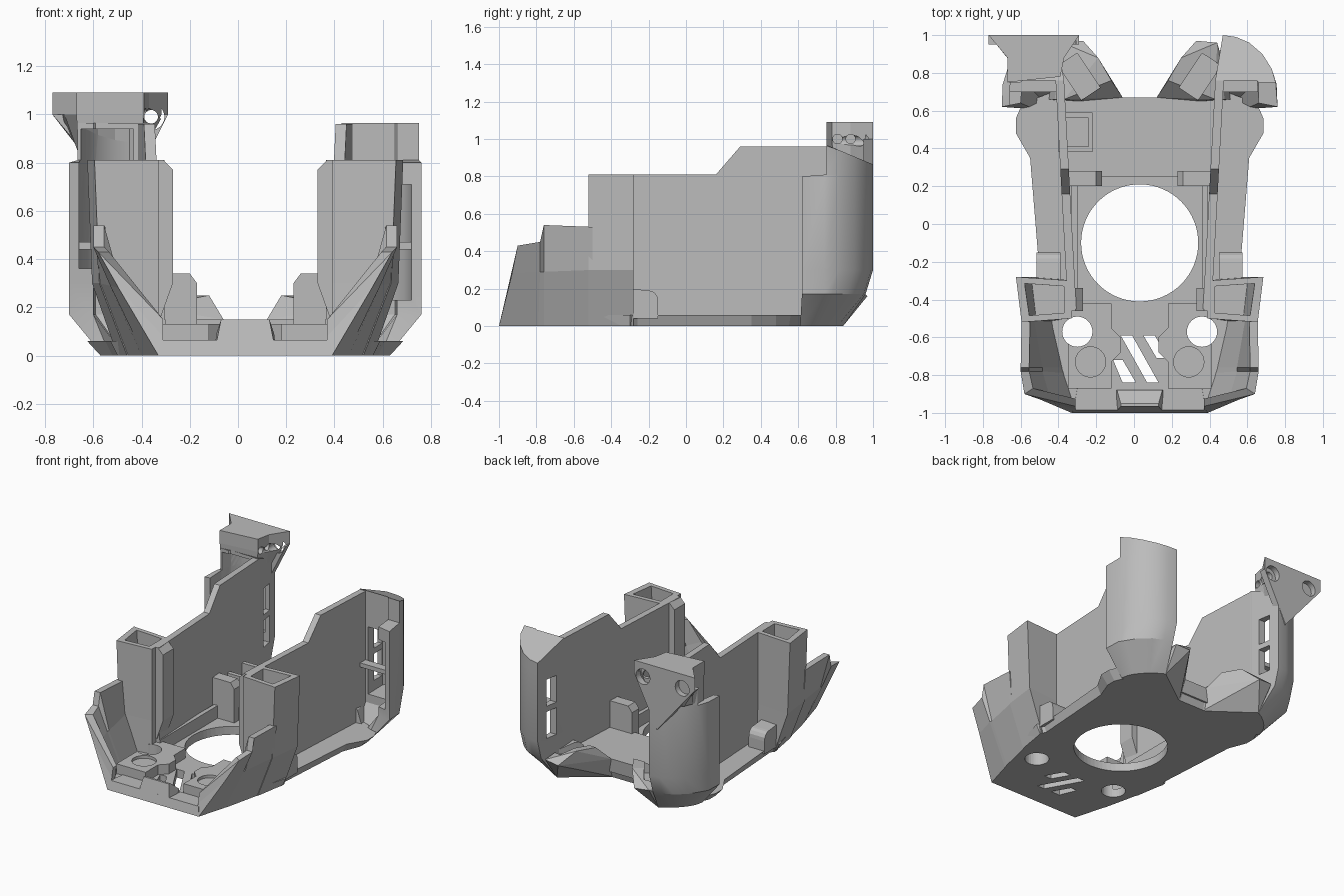
import bpy, bmesh, math
from mathutils import Matrix, Vector

cube = bpy.data.objects.get("Cube")
if cube:
    bpy.data.objects.remove(cube, do_unlink=True)

C = 0.03  # symmetry plane of the housing
grey = bpy.data.materials.new("plain grey")
grey.use_nodes = True
grey.diffuse_color = (0.5, 0.5, 0.5, 1)
grey.node_tree.nodes["Principled BSDF"].inputs["Base Color"].default_value = (0.5, 0.5, 0.5, 1)


def finish(name, bm):
    bmesh.ops.recalc_face_normals(bm, faces=bm.faces)
    me = bpy.data.meshes.new(name)
    bm.to_mesh(me)
    bm.free()
    me.materials.append(grey)
    ob = bpy.data.objects.new(name, me)
    bpy.context.collection.objects.link(ob)
    return ob


def loft(name, rings):
    """Closed solid through rings that all have the same point count."""
    bm = bmesh.new()
    vs = [[bm.verts.new(p) for p in r] for r in rings]
    n = len(vs[0])
    for a, b in zip(vs, vs[1:]):
        for i in range(n):
            j = (i + 1) % n
            bm.faces.new((a[i], a[j], b[j], b[i]))
    bm.faces.new(vs[0])
    bm.faces.new(vs[-1][::-1])
    return finish(name, bm)


def hull(name, pts):
    bm = bmesh.new()
    for p in pts:
        bm.verts.new(p)
    res = bmesh.ops.convex_hull(bm, input=bm.verts)
    bmesh.ops.delete(bm, geom=[v for v in res["geom_interior"] if isinstance(v, bmesh.types.BMVert)], context="VERTS")
    return finish(name, bm)


def box(name, x, y, z):
    return hull(name, [(a, b, c) for a in x for b in y for c in z])


def rod(name, at, r, length, axis="Z", n=32):
    bm = bmesh.new()
    bmesh.ops.create_cone(bm, cap_ends=True, segments=n, radius1=r, radius2=r, depth=length)
    rot = Vector((0, 0, 1)).rotation_difference(Vector([axis == a for a in "XYZ"]))
    bm.transform(Matrix.Translation(at) @ rot.to_matrix().to_4x4())
    return finish(name, bm)


def cut(ob, cutters):
    for c in cutters:
        m = ob.modifiers.new("cut", "BOOLEAN")
        m.operation, m.solver, m.object = "DIFFERENCE", "EXACT", c
    bpy.context.view_layer.update()
    ev = ob.evaluated_get(bpy.context.evaluated_depsgraph_get())
    me = bpy.data.meshes.new_from_object(ev)
    ob.modifiers.clear()
    ob.data = me
    for c in cutters:
        bpy.data.objects.remove(c, do_unlink=True)


def at(s, pts, z=None):
    """Half-width points to model space on side s."""
    return [(C + s * p[0], p[1], p[2] if z is None else z) for p in pts]


def both(half, z):
    return at(1, half, z) + at(-1, half[::-1], z)


def ubox(name, s, u, y, z):
    return box(name, [C + s * a for a in u], y, z)


def floor_cutters():
    cs = []
    for s in (1, -1):
        cs.append(rod("screw_cut", (C + s * .33, -.57, .1), .08, .6))
        cs.append(rod("recess_cut", (C + s * .26, -.73, .13), .08, .04))
    return cs


# Floor plate with fan opening and slanted vents
base = loft("floor_plate", [
    both([(.36, -1), (.53, -.3), (.51, -.26), (.55, .35), (.60, .48), (.60, .55), (.55, .66), (.38, .70), (.10, .63)], 0),
    both([(.37, -.985), (.56, -.3), (.53, -.26), (.58, .35), (.655, .48), (.655, .56), (.62, .64), (.40, .72), (.09, .65)], .06)])
vents = []
for top, bot, y0, y1 in [((-.11, -.06), (-.06, .01), -.72, -.84),
                         ((-.07, -.01), (.07, .13), -.59, -.84),
                         ((.05, .11), (.12, .18), -.59, -.71)]:
    ring = [(top[0], y0), (top[1], y0), (bot[1], y1), (bot[0], y1)]
    vents.append(loft("vent_cut", [[(x, y, z) for x, y in ring] for z in (-.1, .2)]))
cut(base, vents + [rod("fan_cut", (C, -.1, 0), .31, .5, n=64)] + floor_cutters())

# Raised rear floor and front lip with a taller centre
hull("rear_floor", both([(.40, .25), (.40, .67), (.09, .67)], .15) + both([(.40, .25), (.40, .66), (.09, .64)], .05))
hull("front_lip", both([(.36, -1), (.33, -.87)], 0) + both([(.35, -.985), (.33, -.87)], .065))
hull("front_lip_centre", both([(.13, -1), (.13, -.88)], 0) + both([(.10, -.965), (.10, -.95)], .15)
     + both([(.12, -.88)], .09))

for s, side in ((1, "left"), (-1, "right")):
    # Flared front fairing: outer bottom, bend and top of each station
    stations = [((.34, -1, 0), (.34, -.98, .08), (.34, -.965, .15)),
                ((.36, -1, 0), (.525, -.93, .28), (.61, -.90, .43)),
                ((.42, -.79, 0), (.56, -.78, .29), (.63, -.78, .45)),
                ((.43, -.76, 0), (.56, -.76, .29), (.63, -.76, .54)),
                ((.49, -.50, 0), (.605, -.50, .30), (.625, -.50, .53))]
    rings = []
    for k, st in enumerate(stations):
        dx, dy = (0, .04) if k == 0 else (.045, .03 if k == 1 else 0)
        rings.append(at(s, list(st) + [(u - dx, y + dy, z) for u, y, z in st[::-1]]))
    loft(side + "_fairing", rings)

    # Hollow corner tower
    tower = loft(side + "_tower", [
        at(s, [(.36, -.50), (.49, -.52), (.53, -.28), (.36, -.30)], 0),
        at(s, [(.36, -.50), (.605, -.52), (.635, -.28), (.36, -.30)], .30),
        at(s, [(.36, -.50), (.625, -.52), (.655, -.28), (.36, -.30)], .81)])
    cut(tower, [loft("tower_cut", [
        at(s, [(.40, -.47), (.55, -.485), (.57, -.315), (.40, -.33)], .25),
        at(s, [(.40, -.47), (.59, -.485), (.615, -.315), (.40, -.33)], .9)])])
    loft(side + "_tower_rib", [at(s, [(u, y, z) for u, z in
         [(.37, .16), (.35, .16), (.30, .30), (.30, .77), (.34, .81), (.37, .81)]]) for y in (-.46, -.34)])

    # Stepped side wall
    profile = [(-.45, .03), (.77, .03), (.77, .96), (.29, .96), (.16, .81), (-.45, .81)]
    loft(side + "_wall", [at(s, [(u + .054 * (y + .45), y, z) for y, z in profile]) for u in (.335, .38)])

    # Rounded tab on the outer ledge
    tab = [(-.3, .04), (-.15, .04), (-.15, .13)] + [
        (-.2 + .05 * math.cos(a), .14 + .05 * math.sin(a)) for a in (.3, .8, 1.2, 1.57)] + [(-.3, .2)]
    loft(side + "_ledge_tab", [at(s, [(u, y, z) for y, z in tab]) for u in (.42, .545)])

    # Screw pads, floor rails, and wall brackets
    pad = loft(side + "_screw_pad", [at(s, [(.15, -.87), (.38, -.87), (.38, -.42), (.15, -.42), (.15, -.55),
                                             (.10, -.6), (.10, -.68), (.15, -.73)], z) for z in (.05, .13)])
    cut(pad, floor_cutters())
    ubox(side + "_floor_rail", s, (.33, .36), (-.45, .25), (.05, .15))
    hull(side + "_wall_bracket", at(s, [(u, y, z) for y in (.2, .28) for u, z in
         [(.39, .06), (.20, .06), (.20, .30), (.23, .34), (.39, .34)]]))

    # Rear horn with a slanted channel
    horn = hull(side + "_rear_horn", at(s, [
        (.10, .62, 0), (.36, .70, 0), (.40, .84, 0), (.50, .66, 0), (.09, .67, .15), (.15, .76, .25),
        (.22, .88, .25), (.30, .97, .16), (.41, .96, .17), (.45, .66, .15), (.40, .66, .2)]))
    d, w = Vector((.55, .83)), Vector((.83, -.55))
    mid = Vector((.32, .78))
    cut(horn, [hull("channel_cut", at(s, [(*(mid + d * a * .11 + w * b * .06), z)
               for a in (1, -1) for b in (1, -1) for z in (.15, .5)]))])

    # Rounded hollow rear pillar
    full = [(.40, .76), (.62, .76), (.63, .64), (.73, .62), (.725, .74), (.70, .82), (.65, .90), (.58, .96),
            (.51, .99), (.44, 1.0)]
    low = [(.38, .66), (.50, .64), (.56, .61), (.59, .61), (.58, .66), (.56, .70), (.53, .74), (.49, .78),
           (.45, .81), (.40, .84)]
    midr = [(u, y - (.04 if y > .8 else 0)) for u, y in full]
    limit = .72 if s > 0 else .695
    upper = [(min(u, limit), max(y, .75)) for u, y in full]
    rings = [at(s, low, 0), at(s, midr, .17), at(s, full, .3), at(s, full, .8), at(s, upper, .81),
             at(s, [(u, y, .965 - max(0, y - .76) * .42) for u, y in upper])]
    pillar = loft(side + "_rear_pillar", rings)

    def cavity():
        ring = [(.47, .5), (.695, .5), (.685, .74), (.66, .82), (.61, .88), (.54, .93), (.48, .95), (.46, .93)]
        return loft("cavity_cut", [at(s, ring, z) for z in ((.23, .71) if s > 0 else (.36, .94))])
    windows = [ubox("window_cut", s, (.3, .5), (.83, .92), z) for z in ((.30, .49), (.53, .72))]
    cut(pillar, [cavity()] + windows)
    ubox(side + "_pillar_divider", s, (.44, .69), (.70, .76), (.44, .47))
    bpy.ops.object.select_all(action="DESELECT")
    pillar.select_set(True)
    bpy.context.view_layer.objects.active = pillar
    bpy.ops.object.shade_smooth_by_angle(angle=math.radians(25))

# Flared mounting head on the right pillar
crown = [(-.77, 1), (-.29, 1), (-.31, .97), (-.37, .88), (-.39, .78), (-.67, .75), (-.67, .88), (-.72, .94)]
neck = [(-.60, .95), (-.42, .99), (-.41, .96), (-.40, .88), (-.40, .79), (-.66, .76), (-.655, .86), (-.63, .92)]
head = loft("mounting_head", [[(x, y, .82) for x, y in neck], [(x, y, 1.0) for x, y in crown],
                              [(x, y, 1.09) for x, y in crown]])
s = -1
cut(head, [cavity(), rod("screw_cut", (-.36, .9, .99), .028, .5, "Y")] +
    [rod("sink_cut", (x, 1, .99), .055, .08, "Y") for x in (-.36, -.67)] +
    [rod("side_cut", (-.36, y, 1), .025, .16, "X") for y in (.81, .88)])
plate = hull("mounting_plate", [(x, y, z) for y in (.95, 1) for x, z in ((-.77, 1), (-.29, 1), (-.47, .64))])
cut(plate, [rod("sink_cut", (x, 1, .99), .055, .2, "Y") for x in (-.36, -.67)])

# Cable socket on the rear floor
socket = box("cable_socket", (-.40, -.22), (.38, .59), (.13, .30))
cut(socket, [box("socket_cut", (-.37, -.24), (.41, .56), (.18, .5))])
